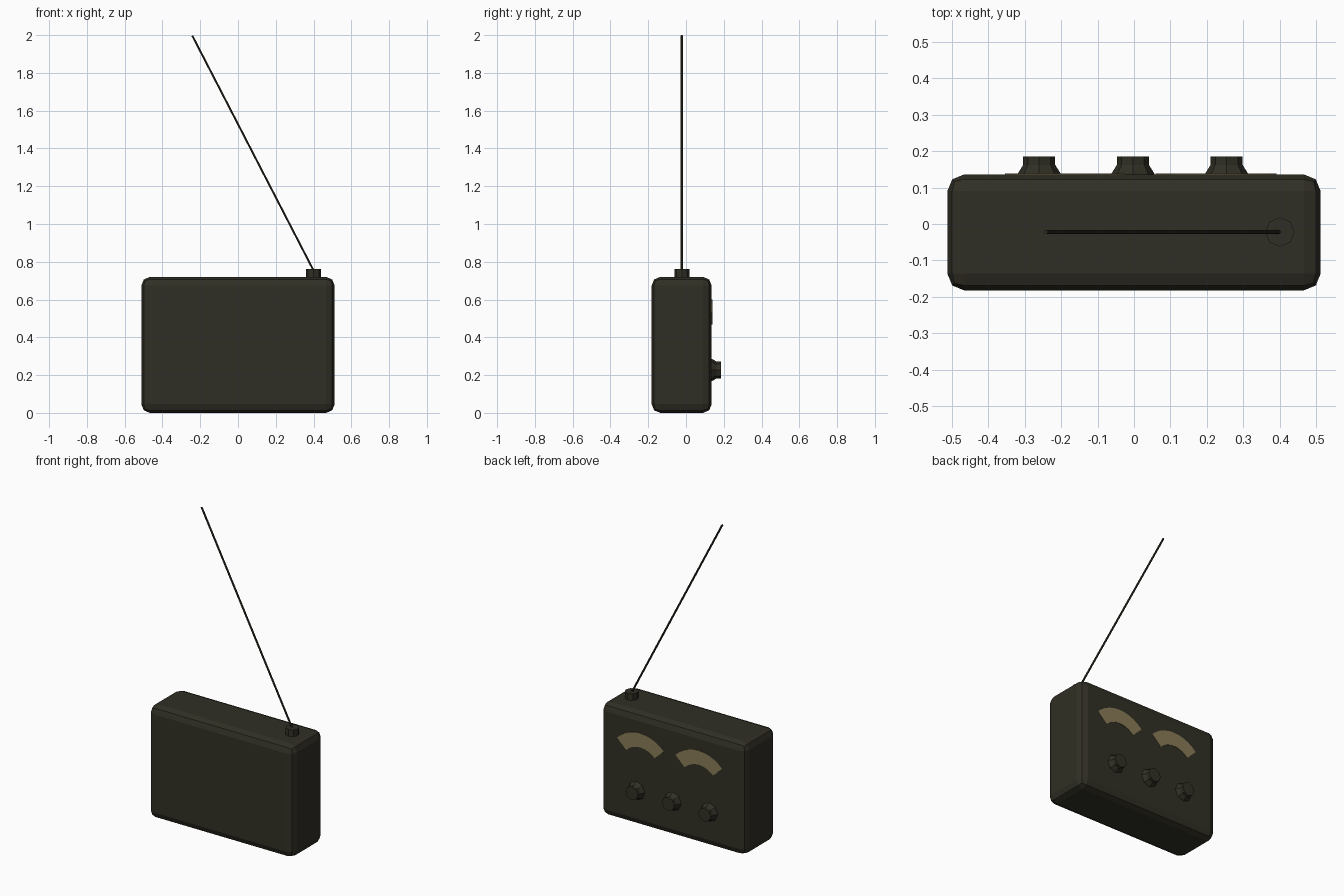
import bpy, bmesh, math
from mathutils import Vector, Matrix

if "Cube" in bpy.data.objects:
    bpy.data.objects.remove(bpy.data.objects["Cube"])


def material(name, rgb):
    m = bpy.data.materials.new(name)
    m.diffuse_color = (*rgb, 1.0)
    m.use_nodes = True
    m.node_tree.nodes["Principled BSDF"].inputs["Base Color"].default_value = m.diffuse_color
    return m


casing = material("dark_olive", (0.030, 0.028, 0.018))
dial_tan = material("dial_tan", (0.25, 0.20, 0.095))


def finish(name, bm, mat):
    bmesh.ops.recalc_face_normals(bm, faces=bm.faces)
    mesh = bpy.data.meshes.new(name)
    bm.to_mesh(mesh)
    bm.free()
    mesh.materials.append(mat)
    ob = bpy.data.objects.new(name, mesh)
    bpy.context.collection.objects.link(ob)
    return ob


def lathe(name, profile, sides, matrix, mat):
    """Capped faceted solid from (radius, height) rings along local z."""
    bm = bmesh.new()
    rings = [[bm.verts.new(matrix @ Vector((r * math.cos(a), r * math.sin(a), h)))
              for a in (2 * math.pi * i / sides for i in range(sides))]
             for r, h in profile]
    for low, high in zip(rings, rings[1:]):
        for i in range(sides):
            j = (i + 1) % sides
            bm.faces.new((low[i], low[j], high[j], high[i]))
    bm.faces.new(rings[0])
    bm.faces.new(rings[-1])
    return finish(name, bm, mat)


# Bevelled case
BACK = 0.136
bm = bmesh.new()
bmesh.ops.create_cube(bm, size=1.0)
bmesh.ops.scale(bm, vec=(1.024, 0.318, 0.72), verts=bm.verts)
bmesh.ops.translate(bm, vec=(0, BACK - 0.159, 0.36), verts=bm.verts)
bmesh.ops.bevel(bm, geom=bm.edges[:], offset=0.046, segments=2,
                profile=0.5, affect='EDGES')
finish("case", bm, casing)

# Three flared eight-sided knobs on the panel (+y side)
for i, x in enumerate((-0.26, -0.003, 0.254)):
    turn = Matrix.Translation((x, BACK, 0.227)) @ Matrix.Rotation(-math.pi / 2, 4, 'X')
    lathe(f"knob_{i + 1}", [(0.059, -0.004), (0.059, 0.002), (0.044, 0.026), (0.044, 0.049)],
          8, turn, casing)


# Fan-shaped dial windows, as thin plates
def dial(name, cx, cz=0.37, inner=0.14, outer=0.23, half=math.radians(46), steps=10):
    bm = bmesh.new()
    pts = []
    for radius, order in ((outer, range(steps + 1)), (inner, range(steps, -1, -1))):
        for k in order:
            a = -half + 2 * half * k / steps
            pts.append(bm.verts.new((cx + radius * math.sin(a), BACK - 0.002,
                                     cz + radius * math.cos(a))))
    n = len(pts)
    quads = [bm.faces.new((pts[k], pts[k + 1], pts[n - 2 - k], pts[n - 1 - k]))
             for k in range(steps)]
    ext = bmesh.ops.extrude_face_region(bm, geom=quads, use_keep_orig=True)
    moved = [v for v in ext["geom"] if isinstance(v, bmesh.types.BMVert)]
    bmesh.ops.translate(bm, vec=(0, 0.005, 0), verts=moved)
    finish(name, bm, dial_tan)


dial("dial_left", 0.225)
dial("dial_right", -0.188)

# Aerial socket and leaning rod
base = Vector((0.402, -0.022, 0.75))
tip = Vector((-0.242, -0.022, 1.997))
lathe("aerial_socket", [(0.04, 0.70), (0.04, 0.763)], 8,
      Matrix.Translation((0.4, -0.022, 0)), casing)
lean = Matrix.Translation(base) @ (tip - base).to_track_quat('Z', 'Y').to_matrix().to_4x4()
lathe("aerial_rod", [(0.006, 0.0), (0.006, (tip - base).length)], 6, lean, casing)
